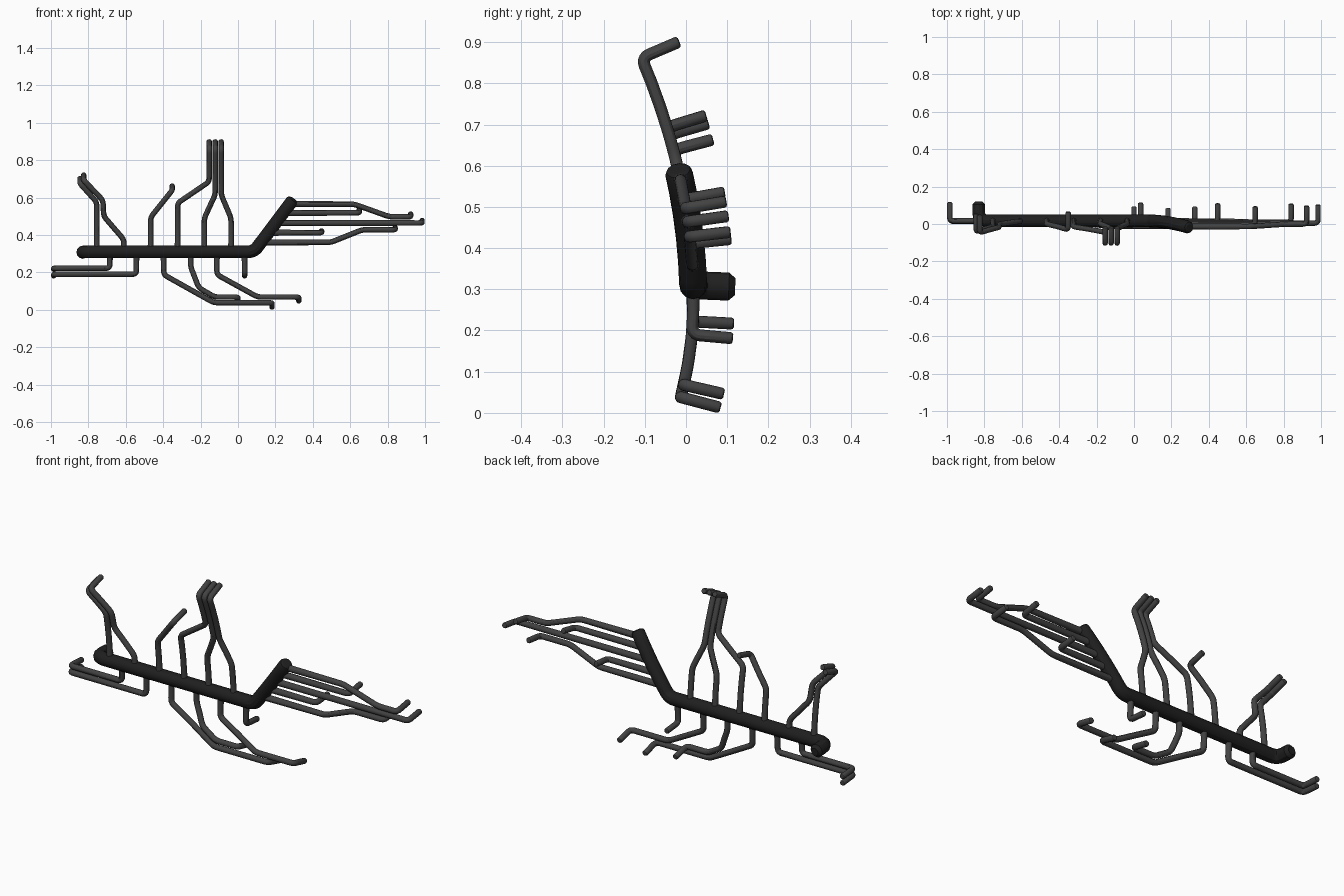
import bpy
from mathutils import Vector

if "Cube" in bpy.data.objects:
    bpy.data.objects.remove(bpy.data.objects["Cube"])


def material(name, rgb):
    m = bpy.data.materials.new(name)
    m.diffuse_color = (*rgb, 1)
    m.use_nodes = True
    m.node_tree.nodes["Principled BSDF"].inputs["Base Color"].default_value = m.diffuse_color
    return m


TRUNK = material("black sleeve", (0.014, 0.014, 0.014))
WIRE = material("dark grey cable", (0.055, 0.055, 0.055))


# All cables lie on a gently bowed sheet: depth depends on height
def curvature(z):
    return 0.36 if z > 0.27 else 0.57


def on_sheet(x, z):
    return Vector((x, 0.018 - curvature(z) * (z - 0.27) ** 2, z))


def sheet_normal(z):
    return Vector((0, 1, 2 * curvature(z) * (z - 0.27))).normalized()


def rounded(pts, r, steps=5):
    """Replace every corner of a polyline with a small smooth bend."""
    out = [pts[0]]
    for a, b, c in zip(pts, pts[1:], pts[2:]):
        u, v = a - b, c - b
        straight = u.angle(v) > 3.0
        d = 0.001 if straight else min(r, u.length * 0.45, v.length * 0.45)
        if straight:
            out.append(b)
            continue
        p, q = b + u.normalized() * d, b + v.normalized() * d
        for i in range(steps + 1):
            t = i / steps
            out.append(p * (1 - t) ** 2 + b * 2 * t * (1 - t) + q * t * t)
    return out + [pts[-1]]


def tube(name, pts, radius, mat, base=1.0):
    # ends get a small chamfer through shrinking point radii
    first = (pts[1] - pts[0]).normalized()
    last = (pts[-1] - pts[-2]).normalized()
    k = radius * 0.45
    data = [(pts[0], 0.6), (pts[0] + first * k, base)]
    data += [(p, 1.0) for p in pts[1:-1]]
    data += [(pts[-1] - last * k, 1.0), (pts[-1] - last * k * 0.3, 0.86), (pts[-1], 0.6)]
    cu = bpy.data.curves.new(name, 'CURVE')
    cu.dimensions = '3D'
    cu.bevel_depth = radius
    cu.bevel_resolution = 4
    cu.use_fill_caps = True
    sp = cu.splines.new('POLY')
    sp.points.add(len(data) - 1)
    for bp, (co, r) in zip(sp.points, data):
        bp.co = (*co, 1)
        bp.radius = r
    ob = bpy.data.objects.new(name, cu)
    bpy.context.collection.objects.link(ob)
    cu.materials.append(mat)
    bpy.ops.object.select_all(action='DESELECT')
    ob.select_set(True)
    bpy.context.view_layer.objects.active = ob
    bpy.ops.object.convert(target='MESH')
    bpy.ops.object.shade_smooth_by_angle()
    return ob


def sheet_path(pts):
    """Lay a flat (x, z) route on the bowed sheet."""
    out = [on_sheet(*pts[0])]
    for (x0, z0), (x1, z1) in zip(pts, pts[1:]):
        n = max(1, round(abs(z1 - z0) / 0.06))
        for i in range(1, n + 1):
            t = i / n
            out.append(on_sheet(x0 + (x1 - x0) * t, z0 + (z1 - z0) * t))
    return out


def branch(name, *pts):
    path = sheet_path(pts)
    path.append(path[-1] + sheet_normal(pts[-1][1]) * 0.1)
    tube(name, rounded(path, 0.022), 0.0145, WIRE, 1.15)


# Main trunk with its turned-in left end and rising right end
trunk = sheet_path([(-0.83, 0.31), (0.085, 0.31), (0.297, 0.592)])
trunk.insert(0, trunk[0] + Vector((0, 0.102, -0.004)))
tube("main_trunk", rounded(trunk, 0.05, 8), 0.034, TRUNK)

T = 0.31
# Upper branches
branch("upper_left_outer", (-0.755, T), (-0.755, 0.575), (-0.845, 0.675))
branch("upper_left_inner", (-0.61, T), (-0.61, 0.375), (-0.718, 0.5), (-0.722, 0.585), (-0.825, 0.693))
branch("upper_short", (-0.467, T), (-0.467, 0.495), (-0.352, 0.638))
branch("tall_left", (-0.323, T), (-0.323, 0.57), (-0.154, 0.685), (-0.154, 0.862))
branch("tall_middle", (-0.18, T), (-0.18, 0.49), (-0.122, 0.615), (-0.122, 0.862))
branch("tall_right", (-0.037, T), (-0.037, 0.49), (-0.09, 0.615), (-0.09, 0.862))

# Lower branches
branch("lower_left_upper", (-0.685, T), (-0.685, 0.222), (-0.985, 0.222))
branch("lower_left_lower", (-0.543, T), (-0.543, 0.19), (-0.985, 0.19))
branch("lower_long", (-0.398, T), (-0.398, 0.188), (-0.13, 0.038), (0.182, 0.038))
branch("lower_middle", (-0.253, T), (-0.253, 0.23), (-0.21, 0.118), (-0.125, 0.068), (0, 0.068))
branch("lower_right", (-0.113, T), (-0.113, 0.188), (0.105, 0.068), (0.325, 0.068))
branch("lower_stub", (0.035, T), (0.035, 0.19))

# Right-hand branches leaving the rising trunk
branch("right_1", (0.28, 0.565), (0.62, 0.565), (0.81, 0.497), (0.923, 0.497))
branch("right_2", (0.25, 0.518), (0.648, 0.518))
branch("right_3", (0.21, 0.464), (0.984, 0.464))
branch("right_4", (0.17, 0.412), (0.447, 0.412))
branch("right_5", (0.13, 0.36), (0.495, 0.36), (0.665, 0.428), (0.84, 0.428))
